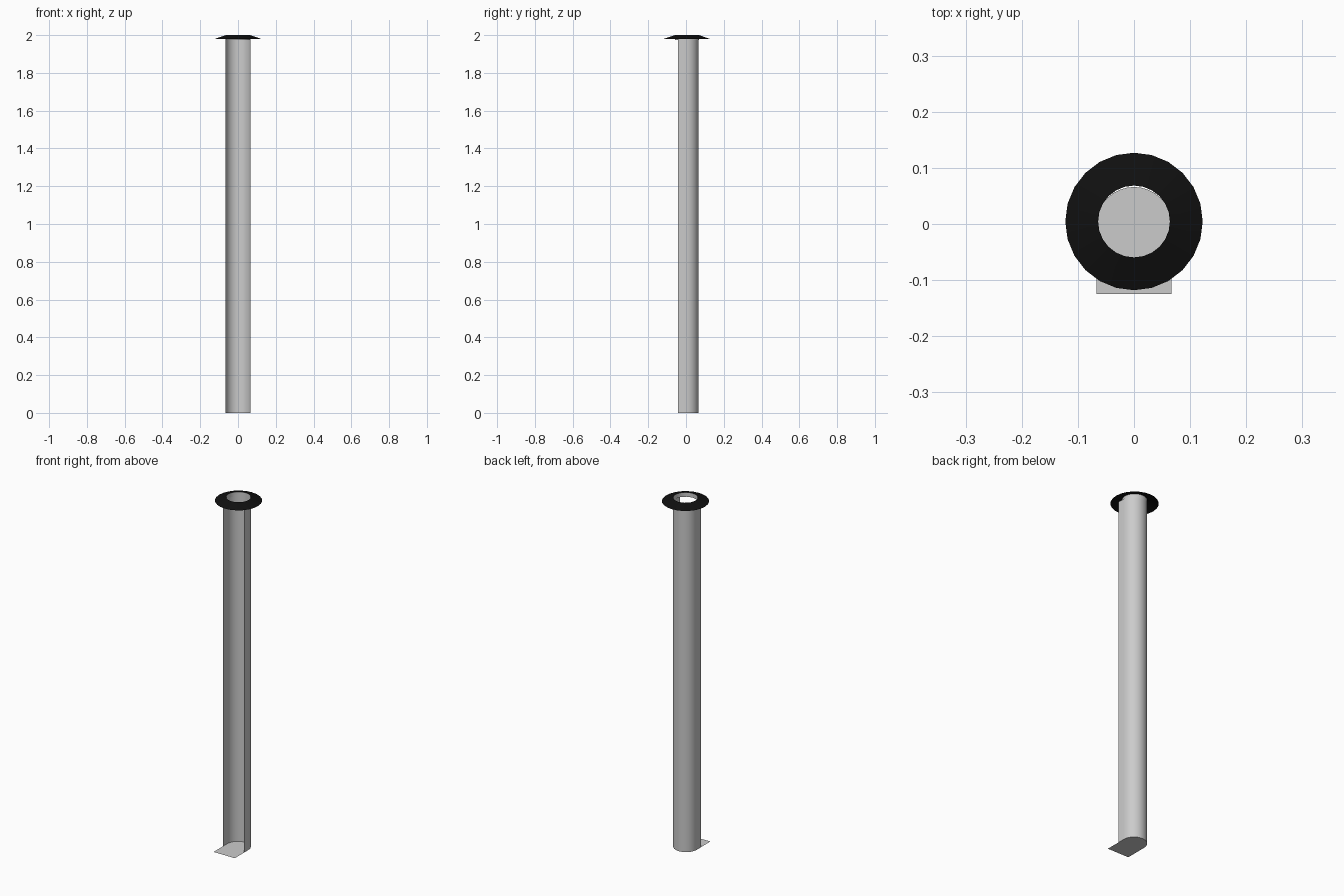
import bpy, math

if "Cube" in bpy.data.objects:
    bpy.data.objects.remove(bpy.data.objects["Cube"])

R = 0.067          # channel half width
FRONT = -0.042     # open front edge of the channel
RIM_Y = 0.0045     # centre of the rim
SIDES = 24


def make_object(name, verts, faces, smooth=False, color=None):
    mesh = bpy.data.meshes.new(name)
    mesh.from_pydata(verts, [], faces)
    mesh.update()
    obj = bpy.data.objects.new(name, mesh)
    bpy.context.collection.objects.link(obj)
    if color:
        mat = bpy.data.materials.new(name + "_colour")
        mat.diffuse_color = color
        mat.use_nodes = True
        mat.node_tree.nodes["Principled BSDF"].inputs["Base Color"].default_value = mat.diffuse_color
        mesh.materials.append(mat)
    if smooth:
        bpy.ops.object.select_all(action='DESELECT')
        obj.select_set(True)
        bpy.context.view_layer.objects.active = obj
        bpy.ops.object.shade_smooth_by_angle(angle=math.radians(40))
    return obj


def loft(lower, upper, closed):
    n = len(lower)
    count = n if closed else n - 1
    faces = [(i, (i + 1) % n, n + (i + 1) % n, n + i) for i in range(count)]
    return lower + upper, faces


def circle(r, z):
    return [(r * math.cos(2 * math.pi * i / SIDES),
             RIM_Y + r * math.sin(2 * math.pi * i / SIDES), z)
            for i in range(SIDES)]


# U-shaped plan: straight sides with a half-round back
arc = [(R * math.cos(math.pi * i / 16), -0.001 + R * math.sin(math.pi * i / 16))
       for i in range(17)]
plan = [(R, FRONT)] + arc + [(-R, FRONT)]

# Tall open-fronted channel
verts, faces = loft([(x, y, 0) for x, y in plan],
                    [(x, y, 1.985) for x, y in plan], False)
make_object("channel_wall", verts, faces, smooth=True)

# Floor plate projecting forward
floor = [(R, -0.125)] + arc + [(-R, -0.125)]
make_object("floor_plate", [(x, y, 0) for x, y in floor],
            [tuple(range(len(floor)))])

# Short collar lining the rim opening
verts, faces = loft(circle(0.064, 1.975), circle(0.064, 2.0), True)
make_object("collar", verts, faces, smooth=True)

# Sloping black rim
verts, faces = loft(circle(0.1225, 1.98), circle(0.064, 2.0), True)
make_object("flared_rim", verts, faces, smooth=True,
            color=(0.005, 0.005, 0.005, 1))
